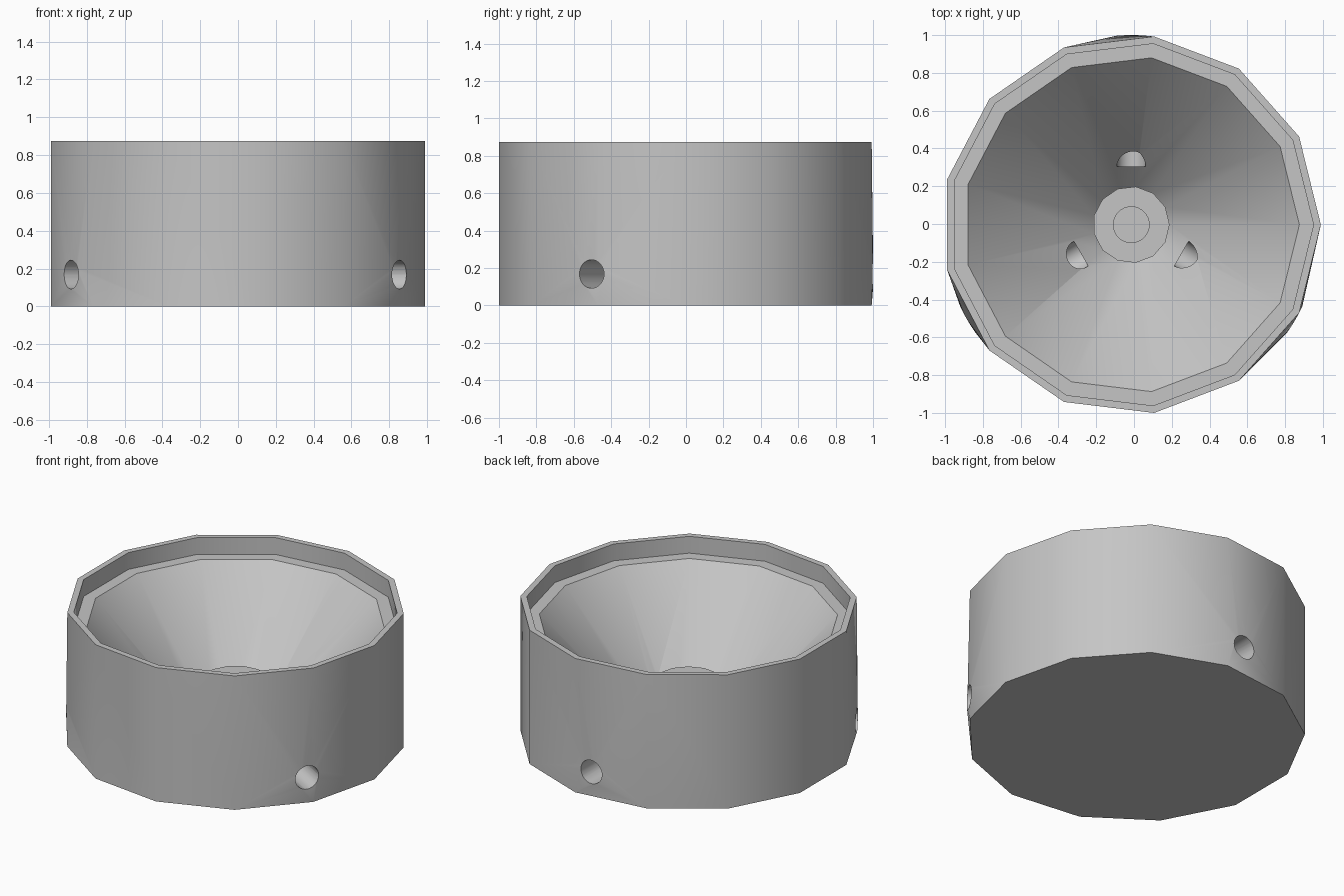
import bpy, bmesh
from math import sin, cos, tau, radians
from mathutils import Matrix, Vector
from mathutils.geometry import delaunay_2d_cdt

if "Cube" in bpy.data.objects:
    bpy.data.objects.remove(bpy.data.objects["Cube"], do_unlink=True)

SIDES = 13
R = 1.0037
HEIGHT = 0.875
CENTER = Vector((-0.0145, -0.0037, 0))
PORT_ANGLES = [radians(a) for a in (90, 210, 330)]
PORT_Z, PORT_R = 0.168, 0.076

grey = bpy.data.materials.new("light grey")
grey.use_nodes = True
color = (0.56, 0.56, 0.56, 1)
grey.diffuse_color = color
grey.node_tree.nodes["Principled BSDF"].inputs["Base Color"].default_value = color


def polar(r, angle, z):
    return Vector((r * cos(angle), r * sin(angle), z)) + CENTER


def make_object(name, bm):
    bmesh.ops.recalc_face_normals(bm, faces=bm.faces)
    mesh = bpy.data.meshes.new(name)
    bm.to_mesh(mesh)
    bm.free()
    mesh.materials.append(grey)
    obj = bpy.data.objects.new(name, mesh)
    bpy.context.collection.objects.link(obj)
    return obj


def cylinder(name, radius, length, sides, matrix):
    bm = bmesh.new()
    bmesh.ops.create_cone(bm, cap_ends=True, segments=sides, radius1=radius,
                          radius2=radius, depth=length, matrix=matrix)
    obj = make_object(name, bm)
    obj.hide_render = True
    return obj


# Outer wall: unrolled, triangulated around the ports, then wrapped round
flat = [Vector((tau * i / SIDES, z)) for z in (0, HEIGHT) for i in range(SIDES + 1)]
for a in PORT_ANGLES:
    for k in range(24):
        t = tau * k / 24
        pad = PORT_R * 1.02
        flat.append(Vector((a + pad * cos(t) / R, PORT_Z + pad * sin(t))))
points, _, tris, *_ = delaunay_2d_cdt(flat, [], [], 0, 1e-5)
bm = bmesh.new()
wall = [bm.verts.new(polar(R, p.x, p.y)) for p in points]
for tri in tris:
    bm.faces.new([wall[i] for i in tri])

# Rim, shelf, conical bowl and central post, turned from one profile
profile = [(R, HEIGHT), (0.965, HEIGHT), (0.965, 0.765), (0.89, 0.765),
           (0.203, 0.04), (0.203, 0.38)]
rings = [[bm.verts.new(polar(r, tau * i / SIDES, z)) for i in range(SIDES)]
         for r, z in profile]
for lower, upper in zip(rings, rings[1:]):
    for i in range(SIDES):
        j = (i + 1) % SIDES
        bm.faces.new((lower[i], lower[j], upper[j], upper[i]))
bm.faces.new(rings[-1])
# Closed underside
bm.faces.new([bm.verts.new(polar(R, tau * i / SIDES, 0)) for i in range(SIDES)])
bmesh.ops.remove_doubles(bm, verts=bm.verts, dist=1e-4)
body = make_object("bowl_body", bm)

# Three side ports, blind at the inner end, and the hole in the post
cutters = []
inner, outer = 0.307, 1.15
for a in PORT_ANGLES:
    turn = Matrix.Rotation(a, 4, "Z") @ Matrix.Rotation(radians(90), 4, "Y")
    place = Matrix.Translation(polar((inner + outer) / 2, a, PORT_Z))
    cutters.append(cylinder("port_cutter", PORT_R, outer - inner, 32, place @ turn))
cutters.append(cylinder("post_hole_cutter", 0.095, 0.4, 32,
                        Matrix.Translation(polar(0, 0, 0.4))))

bpy.ops.object.select_all(action="DESELECT")
bpy.context.view_layer.objects.active = body
body.select_set(True)
for cutter in cutters:
    mod = body.modifiers.new("cut", "BOOLEAN")
    mod.operation = "DIFFERENCE"
    mod.solver = "EXACT"
    mod.object = cutter
    bpy.ops.object.modifier_apply(modifier=mod.name)
    bpy.data.objects.remove(cutter, do_unlink=True)

bpy.ops.object.shade_smooth_by_angle(angle=radians(32))
